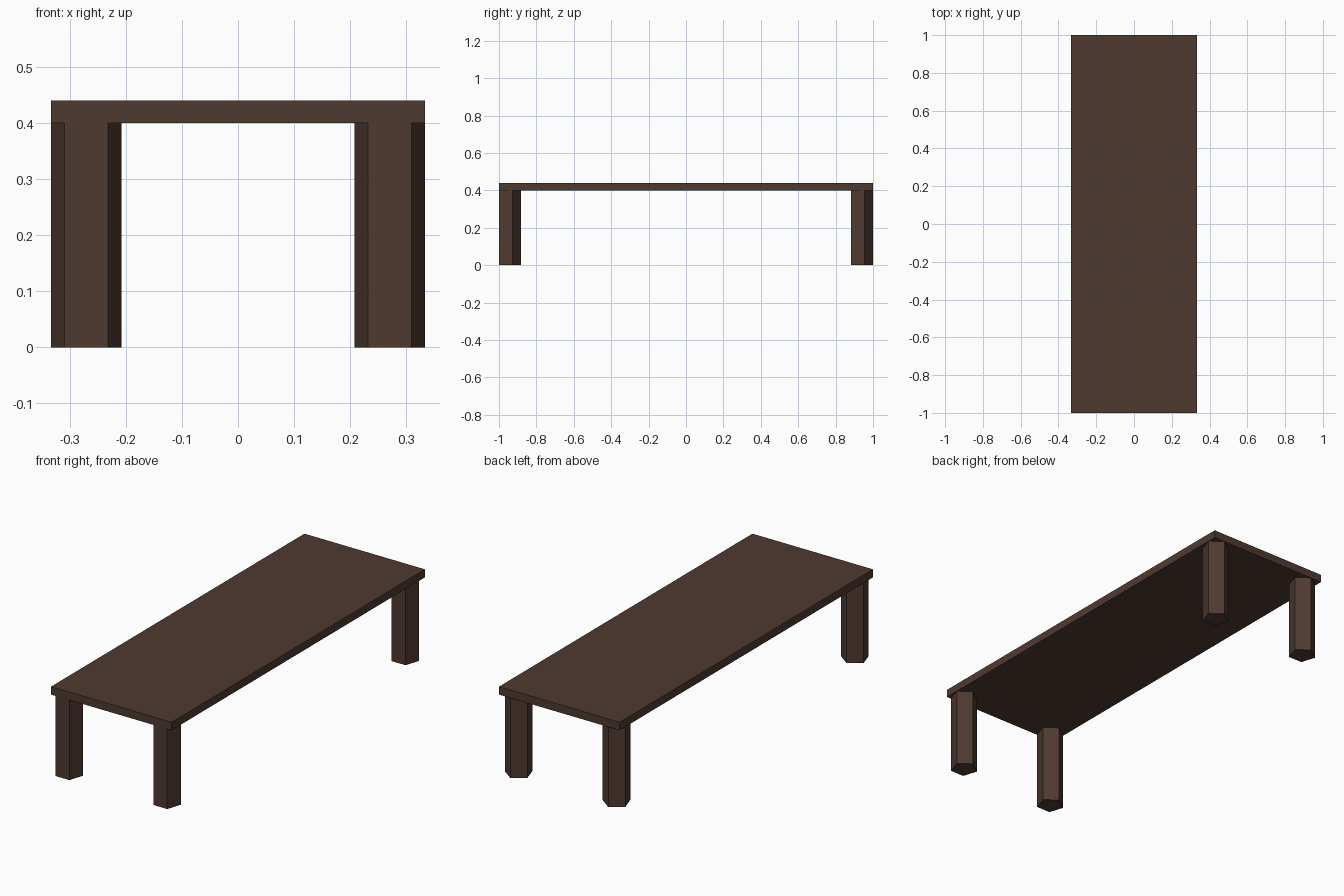
import bpy
import math

if "Cube" in bpy.data.objects:
    bpy.data.objects.remove(bpy.data.objects["Cube"])

wood = bpy.data.materials.new("dark_brown_wood")
wood.diffuse_color = (0.078, 0.042, 0.030, 1)
wood.use_nodes = True
wood.node_tree.nodes["Principled BSDF"].inputs["Base Color"].default_value = wood.diffuse_color

TOP_Z, THICK = 0.44, 0.04
HALF_X, HALF_Y = 0.333, 1.0
R = 0.0657                      # leg radius (five-sided prism)
LEG_H = TOP_Z - THICK


def finish(name):
    ob = bpy.context.object
    ob.name = name
    bpy.ops.object.transform_apply(location=False, rotation=True, scale=True)
    ob.data.materials.append(wood)
    return ob


# Flat table top
bpy.ops.mesh.primitive_cube_add(size=1, location=(0, 0, TOP_Z - THICK / 2))
bpy.context.object.scale = (2 * HALF_X, 2 * HALF_Y, THICK)
finish("table_top")

# Four pentagonal legs, all with a flat side forward and a point to the back
leg_x = HALF_X - R * math.sin(math.radians(72))
rows = {"front": -HALF_Y + R * math.cos(math.radians(36)), "back": HALF_Y - R}
for row, y in rows.items():
    for side, x in (("left", -leg_x), ("right", leg_x)):
        bpy.ops.mesh.primitive_cylinder_add(vertices=5, radius=R, depth=LEG_H,
                                            location=(x, y, LEG_H / 2))
        finish(f"{row}_{side}_leg")
